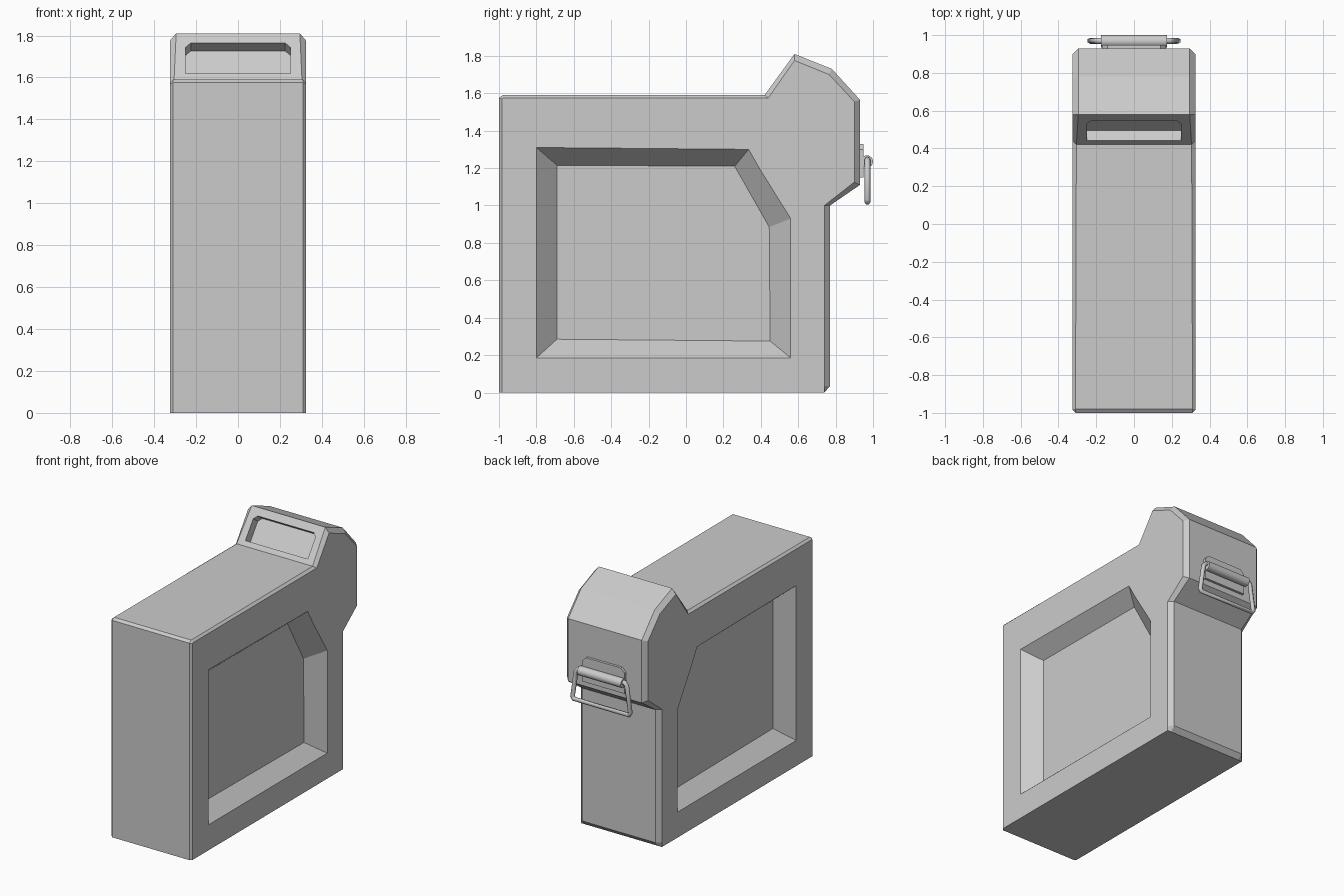
import bpy, bmesh, math
from mathutils import Vector

cube = bpy.data.objects.get("Cube")
if cube:
    bpy.data.objects.remove(cube, do_unlink=True)

grey = bpy.data.materials.new("plain_grey")
grey.use_nodes = True
grey.diffuse_color = (0.6, 0.6, 0.6, 1)
grey.node_tree.nodes["Principled BSDF"].inputs["Base Color"].default_value = (0.6, 0.6, 0.6, 1)


def add(name, data):
    obj = bpy.data.objects.new(name, data)
    bpy.context.collection.objects.link(obj)
    data.materials.append(grey)
    return obj


def loft(name, rings):
    """Skin a list of equal-length point rings and cap both ends."""
    bm = bmesh.new()
    loops = [[bm.verts.new(p) for p in ring] for ring in rings]
    n = len(loops[0])
    for a, b in zip(loops, loops[1:]):
        for i in range(n):
            j = (i + 1) % n
            bm.faces.new((a[i], a[j], b[j], b[i]))
    bm.faces.new(loops[0])
    bm.faces.new(loops[-1])
    bmesh.ops.recalc_face_normals(bm, faces=bm.faces)
    mesh = bpy.data.meshes.new(name)
    bm.to_mesh(mesh)
    bm.free()
    return add(name, mesh)


def cut(target, cutter):
    mod = target.modifiers.new("recess", "BOOLEAN")
    mod.operation = "DIFFERENCE"
    mod.solver = "EXACT"
    mod.object = cutter
    bpy.context.view_layer.objects.active = target
    bpy.ops.object.modifier_apply(modifier=mod.name)
    bpy.data.objects.remove(cutter, do_unlink=True)


def smooth(obj):
    bpy.ops.object.select_all(action="DESELECT")
    obj.select_set(True)
    bpy.context.view_layer.objects.active = obj
    bpy.ops.object.shade_smooth_by_angle(angle=math.radians(40))


# Can body: side outline, rim outline (y, z) and chamfer width
HALF = 0.325
outline = [
    ((-.985, 0), (-1, 0), .015),
    ((.74, 0), (.74, 0), .03),
    ((.74, .035), (.77, .035), .03),
    ((.74, 1.0), (.77, 1.0), .03),
    ((.90, 1.125), (.93, 1.11), .03),
    ((.90, 1.555), (.93, 1.565), .03),
    ((.765, 1.70), (.78, 1.73), .03),
    ((.58, 1.775), (.58, 1.81), .03),
    ((.44, 1.575), (.42, 1.59), .02),
    ((-.98, 1.575), (-.98, 1.59), .015),
    ((-.985, 1.57), (-1, 1.575), .015),
]
rings = []
for side in (-1, 1):
    face = [(side * HALF, *inner) for inner, _, _ in outline]
    rim = [(side * (HALF - d), *outer) for _, outer, d in outline]
    rings += [face, rim] if side < 0 else [rim, face]
body = loft("can_body", rings)

# Sunken side panels with sloping walls
DEPTH = 0.11
panel_out = [(-.8, .185), (.56, .185), (.56, .93), (.335, 1.30), (-.8, 1.31)]
panel_in = [(-.69, .285), (.45, .275), (.445, .885), (.26, 1.21), (-.69, 1.215)]
for side in (-1, 1):
    floor = [(side * (HALF - DEPTH), y, z) for y, z in panel_in]
    mouth = [(side * (HALF + DEPTH / 2), o[0] + (o[0] - i[0]) / 2, o[1] + (o[1] - i[1]) / 2)
             for o, i in zip(panel_out, panel_in)]
    cut(body, loft("panel_cutter", [floor, mouth]))

# Recess in the slanted face of the neck
foot = Vector((0, .42, 1.59))
up = (Vector((0, .58, 1.81)) - foot).normalized()
inward = Vector((0, up.z, -up.y))
opening = [(-.25, .037), (.25, .037), (.25, .19), (.225, .216), (-.225, .216), (-.25, .19)]
cut(body, loft("neck_cutter", [[foot + Vector((x, 0, 0)) + up * s + inward * d for x, s in opening]
                               for d in (-.05, .065)]))

# Latch plate with clipped top corners
plate = [(-.17, 1.15), (.17, 1.15), (.17, 1.30), (.14, 1.33), (-.14, 1.33), (-.17, 1.30)]
loft("latch_plate", [[(x, y, z) for x, z in plate] for y in (.925, .948)])

# Hinge barrel
barrel = loft("latch_barrel", [[(x, .967 + .033 * math.cos(a), 1.235 + .033 * math.sin(a))
                                for a in (k * math.tau / 16 for k in range(16))]
                               for x in (-.175, .175)])
smooth(barrel)

# Wire bail hanging from the barrel
half = [(.14, 1.24), (.185, 1.245), (.203, 1.225), (.232, 1.035), (.222, 1.018)]
path = half + [(-x, z) for x, z in reversed(half)]
wire = bpy.data.curves.new("latch_bail", "CURVE")
wire.dimensions = "3D"
wire.bevel_depth = 0.016
wire.bevel_resolution = 1
wire.use_fill_caps = True
spline = wire.splines.new("POLY")
spline.points.add(len(path) - 1)
for point, (x, z) in zip(spline.points, path):
    point.co = (x, .97, z, 1)
add("latch_bail", wire)
